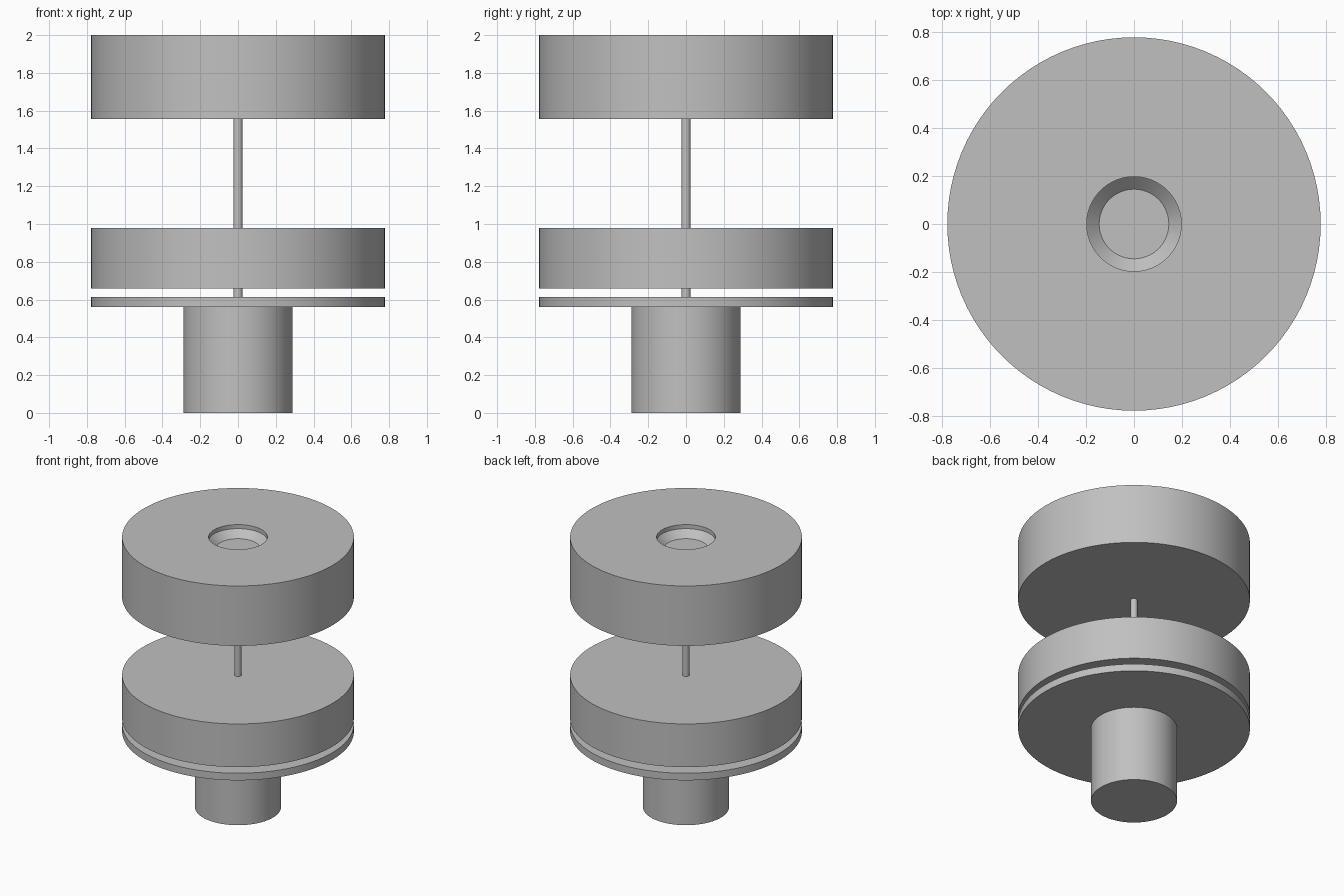
import bpy
import bmesh
from math import radians

cube = bpy.data.objects.get("Cube")
if cube:
    bpy.data.objects.remove(cube, do_unlink=True)

GREY = (0.53, 0.53, 0.53, 1.0)
grey = bpy.data.materials.new("plain_grey")
grey.use_nodes = True
grey.diffuse_color = GREY
grey.node_tree.nodes["Principled BSDF"].inputs["Base Color"].default_value = GREY


def turned_part(name, profile, segments=96):
    """Lathe a (radius, height) profile about z; both ends are capped."""
    bm = bmesh.new()
    rings = []
    for radius, z in profile:
        ring = bmesh.ops.create_circle(bm, segments=segments, radius=radius)["verts"]
        for v in ring:
            v.co.z = z
        rings.append(ring)
    for low, high in zip(rings, rings[1:]):
        for i in range(segments):
            j = (i + 1) % segments
            bm.faces.new((low[i], low[j], high[j], high[i]))
    bm.faces.new(rings[0][::-1])
    bm.faces.new(rings[-1])
    bmesh.ops.recalc_face_normals(bm, faces=bm.faces)
    mesh = bpy.data.meshes.new(name)
    bm.to_mesh(mesh)
    bm.free()
    mesh.materials.append(grey)
    obj = bpy.data.objects.new(name, mesh)
    bpy.context.collection.objects.link(obj)
    bpy.ops.object.select_all(action="DESELECT")
    obj.select_set(True)
    bpy.context.view_layer.objects.active = obj
    bpy.ops.object.shade_smooth_by_angle(angle=radians(30))
    return obj


def cylinder(name, radius, bottom, top):
    return turned_part(name, [(radius, bottom), (radius, top)])


DISC = 0.778

# Base stem and the thin plate it carries
cylinder("base_stem", 0.289, 0.0, 0.56)
cylinder("thin_plate", DISC, 0.56, 0.613)

# Middle disc, floating just above the plate
cylinder("middle_disc", DISC, 0.658, 0.978)

# Slim rods showing in the two gaps
cylinder("lower_rod", 0.024, 0.613, 0.658)
cylinder("upper_rod", 0.024, 0.978, 1.556)

# Top disc with a countersunk recess
turned_part("top_disc", [
    (DISC, 1.556), (DISC, 2.0),
    (0.197, 2.0), (0.197, 1.97), (0.145, 1.92),
])
